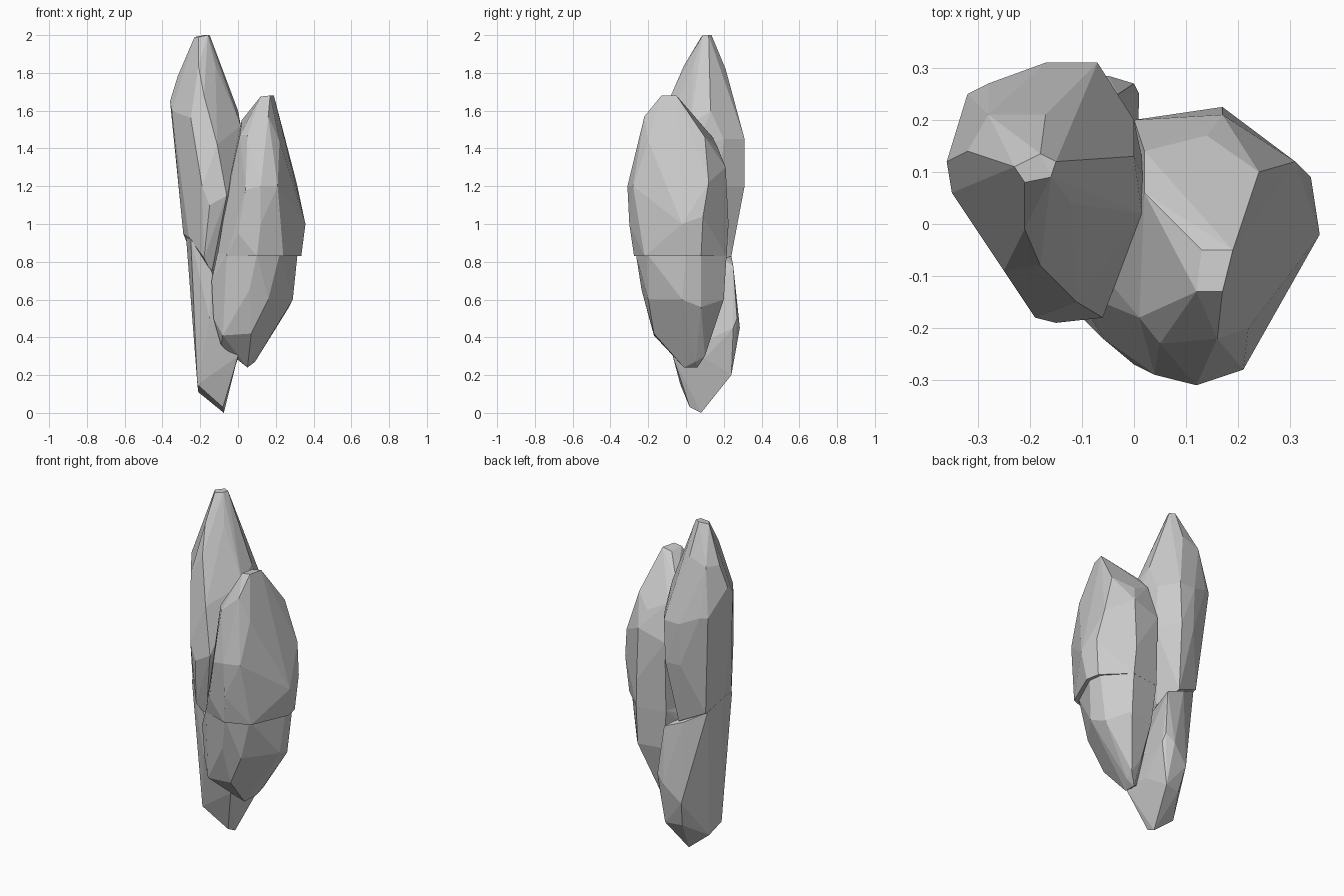
import bpy, bmesh
from math import radians


def shard(name, pts):
    """Faceted stone shard: convex hull of a few corner points."""
    bm = bmesh.new()
    for p in pts:
        bm.verts.new(p)
    res = bmesh.ops.convex_hull(bm, input=bm.verts)
    loose = [v for v in bm.verts if not v.link_faces]
    bmesh.ops.delete(bm, geom=loose, context='VERTS')
    bmesh.ops.dissolve_limit(bm, angle_limit=radians(6), verts=bm.verts, edges=bm.edges)
    bmesh.ops.recalc_face_normals(bm, faces=bm.faces)
    me = bpy.data.meshes.new(name)
    bm.to_mesh(me)
    bm.free()
    ob = bpy.data.objects.new(name, me)
    bpy.context.collection.objects.link(ob)
    return ob


# tall upper shard on the left
shard("tall_shard", [
    (-.23, .11, 1.99), (-.21, .08, 1.99), (-.16, .09, 2), (-.15, .12, 2), (-.18, .135, 2),
    (-.32, .14, 1.78), (-.21, -.01, 1.84), (-.12, .04, 1.84), (-.28, .21, 1.78), (-.17, .21, 1.82),
    (-.36, .12, 1.65), (-.35, .06, 1.6), (-.25, -.09, 1.56), (-.18, -.08, 1.68),
    (0, .13, 1.6), (.015, .02, 1.52), (-.28, .27, 1.5), (-.32, .25, 1.5),
    (-.17, .31, 1.45), (-.07, .31, 1.45), (.0, .2, 1.45), (.03, .06, 1.4),
    (-.19, -.18, 1.2), (-.11, -.15, 1.42), (-.06, -.18, 1.15), (-.15, -.19, 1.1),
    (-.08, .31, 1.2), (-.17, .3, 1.2), (0, .18, 1.2), (0, .0, 1.15),
    (-.29, .05, .95), (-.26, -.06, .93), (-.18, -.14, .82), (-.14, -.1, .74),
    (-.12, .24, .83), (-.27, .2, .9), (-.08, .1, .78)])

# lower shard that carries the cluster
shard("base_shard", [
    (-.275, .05, .93), (-.25, -.08, .92), (-.27, .18, .9), (-.14, -.12, .75), (-.15, -.11, .5),
    (-.15, .24, .83), (-.03, .25, .78), (0, .27, .5), (-.05, .285, .45), (.01, .25, .45),
    (-.15, .26, .35), (-.215, -.03, .15), (-.21, .08, .11), (-.16, -.06, .28), (0, -.07, .3),
    (-.08, .02, .03), (-.075, .08, 0), (-.03, .24, .2), (-.13, .22, .2), (0, .1, .29)])

# broad shard on the right, upper part
shard("broad_shard", [
    (.12, -.13, 1.675), (.17, -.13, 1.68), (.19, -.05, 1.68), (.13, -.05, 1.67),
    (.02, .06, 1.55), (.02, .14, 1.46), (.14, .17, 1.4), (.24, .1, 1.46),
    (.01, -.18, 1.47), (.16, -.22, 1.57), (.22, -.2, 1.44), (.05, -.23, 1.47),
    (.28, .06, 1.34), (.12, -.31, 1.2), (.21, -.28, 1.2), (.04, -.29, 1.18),
    (.31, .12, 1.22), (.17, .21, 1.3), (0, .2, 1.25), (-.04, -.12, 1.25),
    (.357, -.02, 1), (.34, .09, 1.04), (.24, -.23, .95), (.12, -.3, 1), (0, -.27, .95),
    (.17, .225, 1), (0, .2, .95), (.335, 0, .83), (.32, .08, .83), (.24, -.22, .83),
    (.1, -.275, .83), (-.06, -.22, .83), (-.11, -.13, .83), (0, .19, .83), (.18, .215, .83)])

# broad shard, lower part tapering to the foot
shard("broad_shard_foot", [
    (.315, 0, .84), (.305, .08, .84), (.22, -.205, .84), (.1, -.265, .84), (-.06, -.22, .84),
    (-.11, -.13, .84), (0, .19, .84), (.18, .215, .84), (-.14, -.14, .7), (.29, -.02, .6),
    (.27, .08, .56), (.18, .2, .6), (.02, .17, .6), (-.13, -.13, .5), (.16, -.2, .6),
    (.06, -.235, .65), (.07, -.17, .42), (-.08, -.17, .41), (-.09, -.1, .36), (-.06, -.06, .33),
    (.1, .1, .3), (.09, .05, .27), (.05, -.01, .24), (.05, .06, .24), (0, .02, .28), (.05, .12, .38)])
